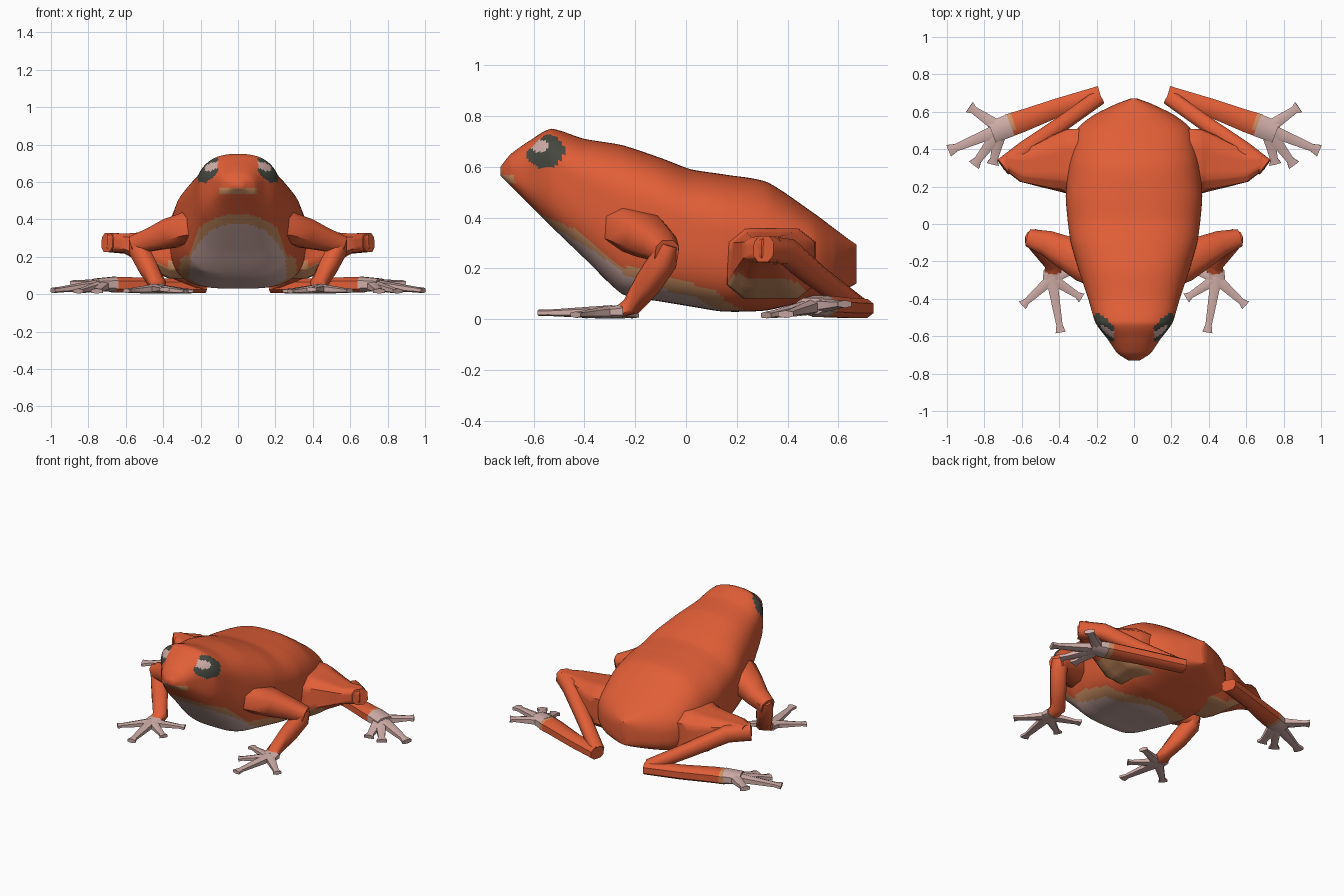
import bpy, bmesh, math
from mathutils import Vector

if "Cube" in bpy.data.objects:
    bpy.data.objects.remove(bpy.data.objects["Cube"])


def material(name, rgb):
    m = bpy.data.materials.new(name)
    m.diffuse_color = (*rgb, 1)
    m.use_nodes = True
    m.node_tree.nodes["Principled BSDF"].inputs["Base Color"].default_value = m.diffuse_color
    return m


ORANGE, PINK, TAN, DARK = range(4)
MATS = [material("orange skin", (0.75, 0.112, 0.038)),
        material("pale pink skin", (0.63, 0.42, 0.39)),
        material("tan skin", (0.62, 0.28, 0.125)),
        material("dark eye", (0.06, 0.065, 0.05))]


def finish(bm, name, rule, mirror=True, angle=50):
    """Turn a bmesh into a smooth object, colouring faces by a rule."""
    bmesh.ops.recalc_face_normals(bm, faces=bm.faces)
    for f in bm.faces:
        f.smooth = True
        f.material_index = rule(f.calc_center_median(), f.normal)
    me = bpy.data.meshes.new(name)
    bm.to_mesh(me)
    bm.free()
    for m in MATS:
        me.materials.append(m)
    me.set_sharp_from_angle(angle=math.radians(angle))
    ob = bpy.data.objects.new(name, me)
    bpy.context.collection.objects.link(ob)
    if mirror:
        ob.modifiers.new("mirror", 'MIRROR')
    return ob


def skin(bm, rings):
    """Bridge a list of point rings and close both ends."""
    loops = [[bm.verts.new(p) for p in r] for r in rings]
    n = len(loops[0])
    for a, b in zip(loops, loops[1:]):
        for i in range(n):
            j = (i + 1) % n
            bm.faces.new((a[i], a[j], b[j], b[i]))
    bm.faces.new(loops[0])
    bm.faces.new(loops[-1])


def power(v, e):
    return math.copysign(abs(v) ** e, v)


def tube(bm, stations, sides=8, e=0.75):
    """Stations are (x, y, z, half width, half height) along a limb."""
    pts = [Vector(s[:3]) for s in stations]
    rings = []
    for k, s in enumerate(stations):
        t = (pts[min(k + 1, len(pts) - 1)] - pts[max(k - 1, 0)]).normalized()
        side = t.cross(Vector((0, 0, 1))).normalized()
        up = side.cross(t)
        ring = []
        for i in range(sides):
            a = 2 * math.pi * (i + 0.5) / sides
            p = pts[k] + (side * power(math.cos(a), e) * s[3]
                          + up * power(math.sin(a), e) * s[4]) * 1.04
            p.z = max(p.z, 0.004)
            ring.append(p)
        rings.append(ring)
    skin(bm, rings)


def limb(name, stations, rule=lambda c, n: ORANGE, e=0.75, cuts=0):
    bm = bmesh.new()
    tube(bm, stations, e=e)
    if cuts:
        bmesh.ops.subdivide_edges(bm, edges=bm.edges[:], cuts=cuts, use_grid_fill=True)
    return finish(bm, name, rule)


# Body: y, top z, bottom z, half width, z of the widest level
KEYS = [(-.73, .60, .565, .03, .58), (-.69, .65, .525, .09, .58),
        (-.62, .70, .455, .138, .58), (-.53, .75, .365, .205, .60),
        (-.40, .71, .24, .245, .53), (-.25, .685, .098, .295, .45),
        (-.10, .635, .07, .338, .41), (.02, .59, .05, .355, .37),
        (.15, .57, .03, .365, .34), (.32, .54, .035, .35, .29),
        (.50, .42, .08, .31, .24), (.58, .36, .105, .22, .22),
        (.64, .315, .125, .10, .22), (.67, .295, .14, .02, .215)]


def blend(a, b, c, d, t):
    """Mix of a straight line and a smooth curve through the keys."""
    curve = 0.5 * (2 * b + (c - a) * t + (2 * a - 5 * b + 4 * c - d) * t * t
                   + (3 * b - a - 3 * c + d) * t ** 3)
    return 0.6 * curve + 0.4 * (b + (c - b) * t)


def body_ring(y, top, low, w, mid, n=96):
    ring = []
    for i in range(n):
        a = 2 * math.pi * i / n
        c, s = math.cos(a), math.sin(a)
        e = 2 / 2.35 if s > 0 else 2 / 3.3
        h = top - mid if s > 0 else mid - low
        ring.append((w * power(c, e), y, mid + h * power(s, e)))
    return ring


def body_colour(c, n):
    x, y, z = abs(c.x), c.y, c.z
    # eyes with a pale glint
    if x > 0.108 and ((y + .555) / .076) ** 2 + ((z - .662) / .067) ** 2 < 1:
        glint = ((y + .575) / .033) ** 2 + ((z - .682) / .025) ** 2 < 1
        return PINK if glint else DARK
    # mouth stripe
    if y < -.62 and x < .1 and .535 < z < .568:
        return TAN
    # belly patch with a tan border
    if n.z < -.38:
        if (x / .26) ** 2 + ((z - .12) / .26) ** 2 < 1 and y < .2 - 2.4 * x * x:
            return PINK
        if (x / .315) ** 2 + ((z - .12) / .31) ** 2 < 1 and y < .27 - 1.5 * x * x:
            return TAN
    return ORANGE


rings = []
SUB = 9
for k in range(len(KEYS) - 1):
    four = [KEYS[min(max(k + o, 0), len(KEYS) - 1)] for o in (-1, 0, 1, 2)]
    for j in range(SUB):
        rings.append(body_ring(*[blend(*v, j / SUB) for v in zip(*four)]))
rings.append(body_ring(*KEYS[-1]))
bm = bmesh.new()
skin(bm, rings)
finish(bm, "body", body_colour, mirror=False)

# Front legs
limb("upper_arm", [(.14, -.25, .375, .11, .09), (.26, -.205, .355, .11, .085),
                   (.36, -.155, .325, .09, .08), (.46, -.105, .292, .07, .062),
                   (.56, -.075, .262, .048, .05)])
limb("forearm", [(.535, -.07, .295, .045, .04), (.527, -.09, .23, .052, .052),
                 (.48, -.15, .14, .05, .05), (.43, -.215, .05, .045, .035),
                 (.435, -.265, .03, .045, .025)])


# Hind legs
def thigh_colour(c, n):
    under = c.x < .5 and ((c.y - .29) / .18) ** 2 + ((c.z - .07) / .125) ** 2 < 1
    return TAN if under and n.z < .3 else ORANGE


limb("thigh", [(.18, .33, .22, .185, .14), (.36, .335, .22, .172, .138),
               (.42, .328, .232, .150, .115), (.48, .32, .248, .127, .09),
               (.60, .31, .273, .085, .052), (.69, .335, .277, .04, .05)],
     thigh_colour, e=0.55, cuts=3)
limb("shin", [(.70, .305, .277, .05, .052), (.58, .395, .265, .052, .052),
              (.40, .525, .16, .043, .043), (.19, .675, .05, .043, .036)])
limb("shank", [(.18, .69, .043, .05, .038), (.40, .625, .045, .05, .04),
               (.60, .55, .05, .06, .042), (.64, .537, .05, .062, .042),
               (.668, .527, .05, .062, .042)],
     lambda c, n: TAN if c.x > .64 else ORANGE)


def paw(name, palm, tips, size):
    """A flat tapering palm with slim toes ending in wider pads."""
    bm = bmesh.new()
    tube(bm, palm)
    start = Vector(palm[0][:3]).lerp(Vector(palm[1][:3]), .5)
    for tip in tips:
        t = Vector(tip)
        near, pad = start.lerp(t, .45), start.lerp(t, .86)
        tube(bm, [(*start, size * 1.1, size * .9), (*near, size * .85, size * .65),
                  (*pad, size * .62, size * .42), (*t, size * 1.0, size * .42)], 6)
    return finish(bm, name, lambda c, n: PINK)


paw("front_foot", [(.435, -.255, .03, .05, .028), (.445, -.33, .027, .045, .018)],
    [(.597, -.435, .018), (.392, -.58, .025), (.28, -.395, .015), (.25, -.21, .015)], .029)
paw("hind_foot", [(.66, .528, .052, .062, .042), (.76, .49, .052, .06, .032)],
    [(.88, .625, .06), (.99, .392, .02), (.855, .315, .015), (.755, .32, .015)], .035)
